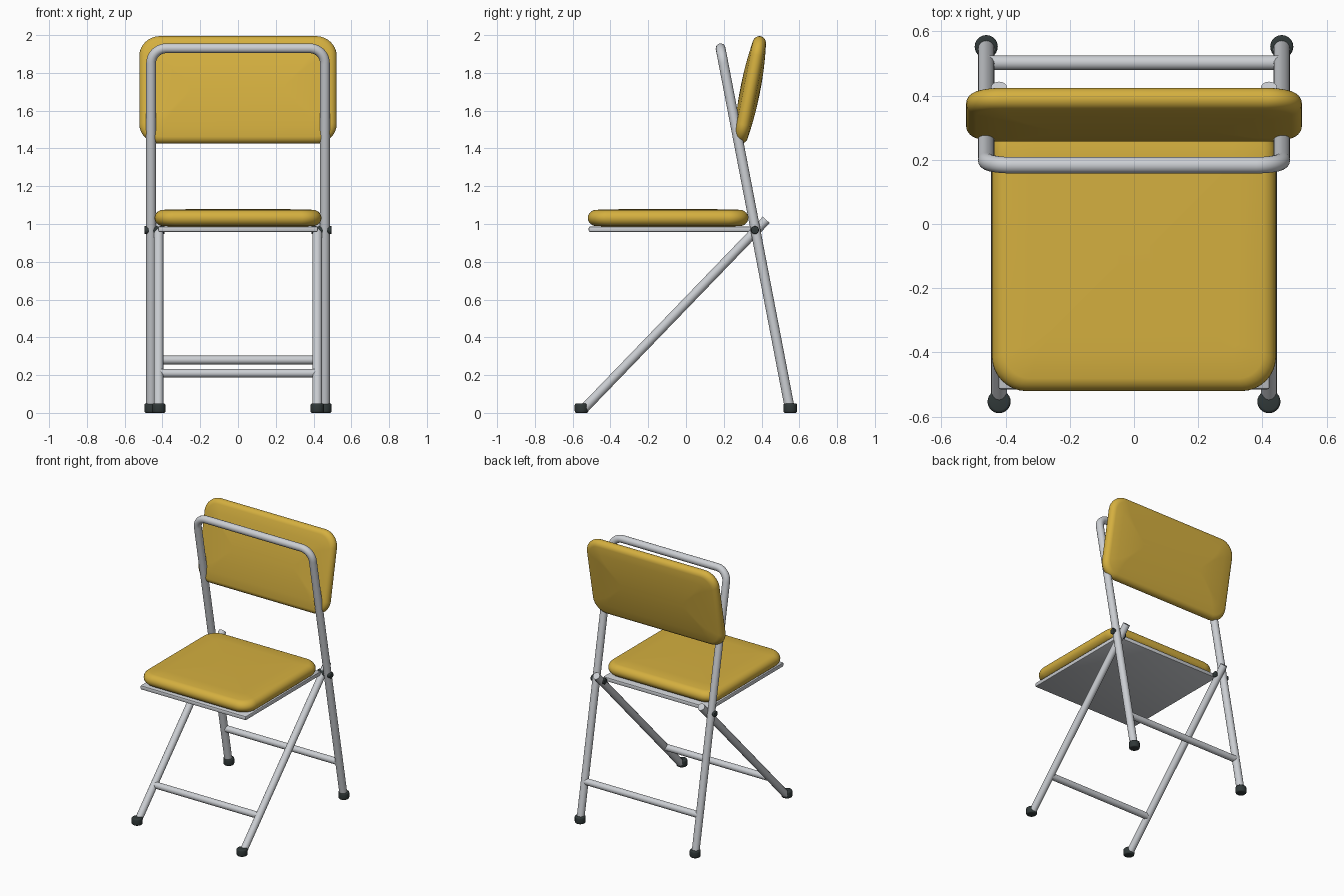
import bpy, bmesh, math
from mathutils import Vector, Matrix

if "Cube" in bpy.data.objects:
    bpy.data.objects.remove(bpy.data.objects["Cube"])


def material(name, rgb):
    m = bpy.data.materials.new(name)
    m.diffuse_color = (*rgb, 1)
    m.use_nodes = True
    m.node_tree.nodes["Principled BSDF"].inputs["Base Color"].default_value = m.diffuse_color
    return m


YELLOW = material("yellow vinyl", (0.66, 0.43, 0.05))
STEEL = material("silver steel", (0.60, 0.62, 0.65))
RUBBER = material("dark rubber", (0.03, 0.04, 0.04))


def finish(obj, mat, angle=40):
    obj.data.materials.clear()
    obj.data.materials.append(mat)
    bpy.ops.object.select_all(action='DESELECT')
    obj.select_set(True)
    bpy.context.view_layer.objects.active = obj
    bpy.ops.object.shade_smooth_by_angle(angle=math.radians(angle))
    return obj


def from_bmesh(name, bm, mat, angle=40):
    bmesh.ops.recalc_face_normals(bm, faces=bm.faces)
    me = bpy.data.meshes.new(name)
    bm.to_mesh(me)
    bm.free()
    obj = bpy.data.objects.new(name, me)
    bpy.context.collection.objects.link(obj)
    return finish(obj, mat, angle)


def tube(name, points, radius):
    cu = bpy.data.curves.new(name, 'CURVE')
    cu.dimensions = '3D'
    cu.bevel_depth = radius
    cu.bevel_resolution = 6
    cu.use_fill_caps = True
    sp = cu.splines.new('POLY')
    sp.points.add(len(points) - 1)
    for p, co in zip(sp.points, points):
        p.co = (*co, 1)
    obj = bpy.data.objects.new(name, cu)
    bpy.context.collection.objects.link(obj)
    bpy.ops.object.select_all(action='DESELECT')
    obj.select_set(True)
    bpy.context.view_layer.objects.active = obj
    bpy.ops.object.convert(target='MESH')
    return finish(bpy.context.object, STEEL)


def cylinder(name, loc, radius, depth, axis, mat, bevel):
    bm = bmesh.new()
    bmesh.ops.create_cone(bm, cap_ends=True, segments=24, radius1=radius,
                          radius2=radius, depth=depth)
    rims = [e for e in bm.edges if abs(e.verts[0].co.z - e.verts[1].co.z) < 1e-5]
    bmesh.ops.bevel(bm, geom=rims, offset=bevel, segments=3, profile=0.5, affect='EDGES')
    rot = Matrix.Rotation(math.pi / 2, 4, 'Y') if axis == 'X' else Matrix()
    bm.transform(Matrix.Translation(loc) @ rot)
    return from_bmesh(name, bm, mat)


def rounded_rect(hw, hd, r, n=8):
    pts = []
    for q, (sx, sy) in enumerate([(1, 1), (-1, 1), (-1, -1), (1, -1)]):
        for i in range(n + 1):
            a = (q + i / n) * math.pi / 2
            pts.append((sx * (hw - r) + r * math.cos(a), sy * (hd - r) + r * math.sin(a)))
    return pts


def cushion(name, hw, hd, corner, edge, rim, crown, matrix):
    """Padded slab: half-round rim of half height `rim`, crowned to `crown` at the middle."""
    half = [(edge * (1 - math.cos(a)), rim * math.sin(a))
            for a in (math.radians(d) for d in range(0, 80, 13))]
    inner = min(hw, hd)
    for t in (0.2, 0.35, 0.55, 0.75, 0.93):
        half.append((edge + (inner - edge) * t * 0.98,
                     rim + (crown - rim) * (1 - (1 - t) ** 2)))
    profile = [(i, -z) for i, z in reversed(half[1:])] + half
    bm = bmesh.new()
    rings = []
    for inset, z in profile:
        ring = []
        for x, y in rounded_rect(hw - inset, hd - inset, max(corner - inset * 0.6, 0.01)):
            sx = 1 - 0.02 * (y / hd) ** 2
            sy = 1 - 0.02 * (x / hw) ** 2
            ring.append(bm.verts.new((x * sx, y * sy, z)))
        rings.append(ring)
    for a, b in zip(rings, rings[1:]):
        for i in range(len(a)):
            j = (i + 1) % len(a)
            bm.faces.new((a[i], a[j], b[j], b[i]))
    bm.faces.new(rings[0])
    bm.faces.new(rings[-1])
    bm.transform(matrix)
    return from_bmesh(name, bm, YELLOW, 70)


# Padded seat and backrest
cushion("seat_cushion", 0.447, 0.430, 0.10, 0.05, 0.044, 0.048,
        Matrix.Translation((0, -0.095, 1.032)))
cushion("backrest_cushion", 0.527, 0.293, 0.10, 0.04, 0.036, 0.053,
        Matrix.Translation((0, 0.34, 1.71)) @ Matrix.Rotation(math.radians(79), 4, 'X'))

# Seat plate
bm = bmesh.new()
bmesh.ops.create_cube(bm, size=1)
bm.transform(Matrix.Translation((0, -0.085, 0.972)) @ Matrix.Diagonal((0.845, 0.86, 0.03, 1)))
bmesh.ops.bevel(bm, geom=bm.edges[:], offset=0.008, segments=2, profile=0.5, affect='EDGES')
from_bmesh("seat_plate", bm, STEEL)

# Back frame: rear legs and top rail bent from one tube
foot, top = Vector((0, 0.55, 0.02)), Vector((0, 0.183, 1.93))
up = (top - foot).normalized()
R, X = 0.08, 0.46
path = [Vector((X, foot.y, foot.z))]
for i in range(11):
    a = i / 10 * math.pi / 2
    path.append(top - up * R * (1 - math.sin(a)) + Vector((X - R + R * math.cos(a), 0, 0)))
path += [Vector((-p.x, p.y, p.z)) for p in reversed(path)]
tube("back_frame", path, 0.026)

# Cross bars
tube("rear_cross_bar", [(-0.46, 0.502, 0.28), (0.46, 0.502, 0.28)], 0.023)
tube("front_cross_bar", [(-0.42, -0.358, 0.21), (0.42, -0.358, 0.21)], 0.023)

# Front legs, feet and pivots on both sides
for side, s in (("left", -1), ("right", 1)):
    tube("front_leg_" + side, [(s * 0.42, -0.54, 0.022), (s * 0.42, 0.425, 1.022)], 0.025)
    cylinder("front_foot_" + side, (s * 0.42, -0.553, 0.025), 0.036, 0.05, 'Z', RUBBER, 0.009)
    cylinder("rear_foot_" + side, (s * 0.46, 0.552, 0.025), 0.036, 0.05, 'Z', RUBBER, 0.009)
    cylinder("pivot_" + side, (s * 0.442, 0.365, 0.968), 0.021, 0.108, 'X', RUBBER, 0.005)
